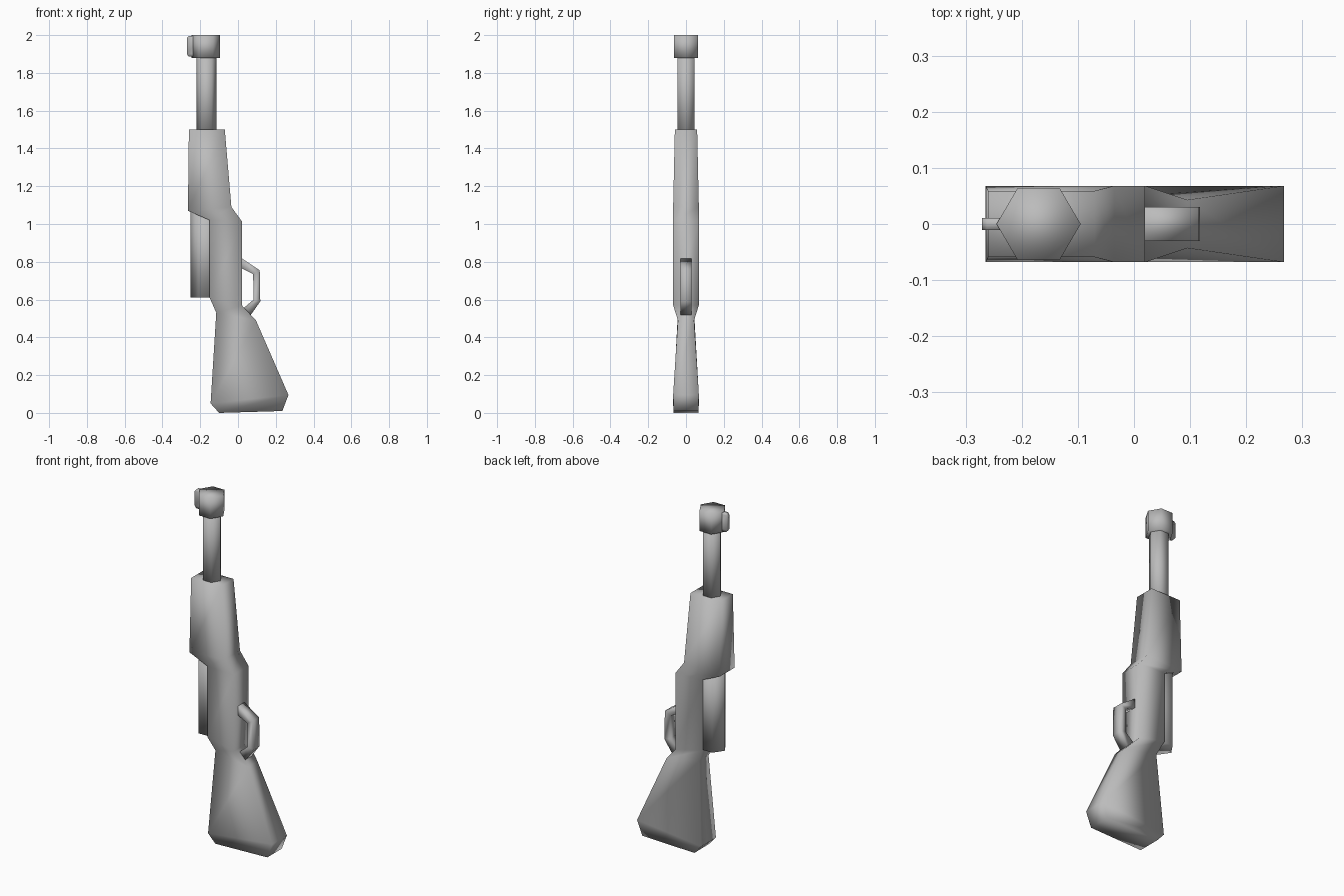
import bpy
import bmesh
from mathutils import Matrix, Vector

cube = bpy.data.objects.get("Cube")
if cube:
    bpy.data.objects.remove(cube)

grey = bpy.data.materials.new("mid grey")
grey.use_nodes = True
grey.diffuse_color = (0.5, 0.5, 0.5, 1)
grey.node_tree.nodes["Principled BSDF"].inputs["Base Color"].default_value = (0.5, 0.5, 0.5, 1)


def finish(name, bm):
    """Turn a bmesh into a smooth grey object."""
    bmesh.ops.recalc_face_normals(bm, faces=bm.faces)
    mesh = bpy.data.meshes.new(name)
    bm.to_mesh(mesh)
    bm.free()
    mesh.materials.append(grey)
    for face in mesh.polygons:
        face.use_smooth = True
    obj = bpy.data.objects.new(name, mesh)
    bpy.context.collection.objects.link(obj)


def loft(name, sections):
    """Skin rectangular sections: (x, z) of each edge, then the half thickness."""
    bm = bmesh.new()
    rings = []
    for xa, za, xb, zb, half in sections:
        corners = ((xa, -half, za), (xb, -half, zb), (xb, half, zb), (xa, half, za))
        rings.append([bm.verts.new(c) for c in corners])
    for low, high in zip(rings, rings[1:]):
        for i in range(4):
            j = (i + 1) % 4
            bm.faces.new((low[i], low[j], high[j], high[i]))
    bm.faces.new(rings[0])
    bm.faces.new(rings[-1])
    finish(name, bm)


def hex_tube(name, x, radius, depth_half, bottom, top):
    """Six-sided upright tube with a corner pointing along x."""
    bm = bmesh.new()
    bmesh.ops.create_cone(bm, cap_ends=True, segments=6, radius1=radius,
                          radius2=radius, depth=top - bottom,
                          matrix=Matrix.Translation((x, 0, (top + bottom) / 2)))
    # Put a corner on the x axis, then fit the depth
    corner = max(bm.verts, key=lambda v: v.co.x).co
    if abs(corner.y) > 0.001:
        bmesh.ops.rotate(bm, verts=bm.verts, cent=(x, 0, 0),
                         matrix=Matrix.Rotation(0.5235988, 3, "Z"))
    scale = depth_half / max(v.co.y for v in bm.verts)
    bmesh.ops.scale(bm, verts=bm.verts, vec=Vector((1, scale, 1)))
    finish(name, bm)


# Wooden body from butt to fore end
loft("stock", [
    (-0.10, 0.0, 0.235, 0.01, 0.066),
    (-0.145, 0.05, 0.267, 0.095, 0.068),
    (-0.115, 0.53, 0.095, 0.49, 0.043),
    (-0.15, 0.61, 0.02, 0.57, 0.068),
    (-0.15, 1.02, 0.02, 1.015, 0.068),
    (-0.265, 1.07, -0.035, 1.09, 0.068),
    (-0.26, 1.50, -0.07, 1.50, 0.059),
])

# Metal tubes
hex_tube("receiver", -0.17, 0.082, 0.06, 0.61, 1.10)
hex_tube("barrel", -0.167, 0.054, 0.046, 1.45, 1.92)
hex_tube("muzzle", -0.17, 0.075, 0.064, 1.88, 2.0)

# Sight blade on the muzzle
loft("front_sight", [
    (-0.262, 1.887, -0.20, 1.887, 0.011),
    (-0.271, 1.90, -0.20, 1.90, 0.011),
    (-0.271, 1.985, -0.20, 1.985, 0.011),
    (-0.262, 1.995, -0.20, 1.995, 0.011),
])

# Bent strap, from outer to inner edge
loft("trigger_guard", [
    (0.01, 0.825, 0.01, 0.77, 0.03),
    (0.115, 0.755, 0.08, 0.735, 0.03),
    (0.118, 0.59, 0.083, 0.60, 0.03),
    (0.065, 0.515, 0.03, 0.555, 0.03),
])
